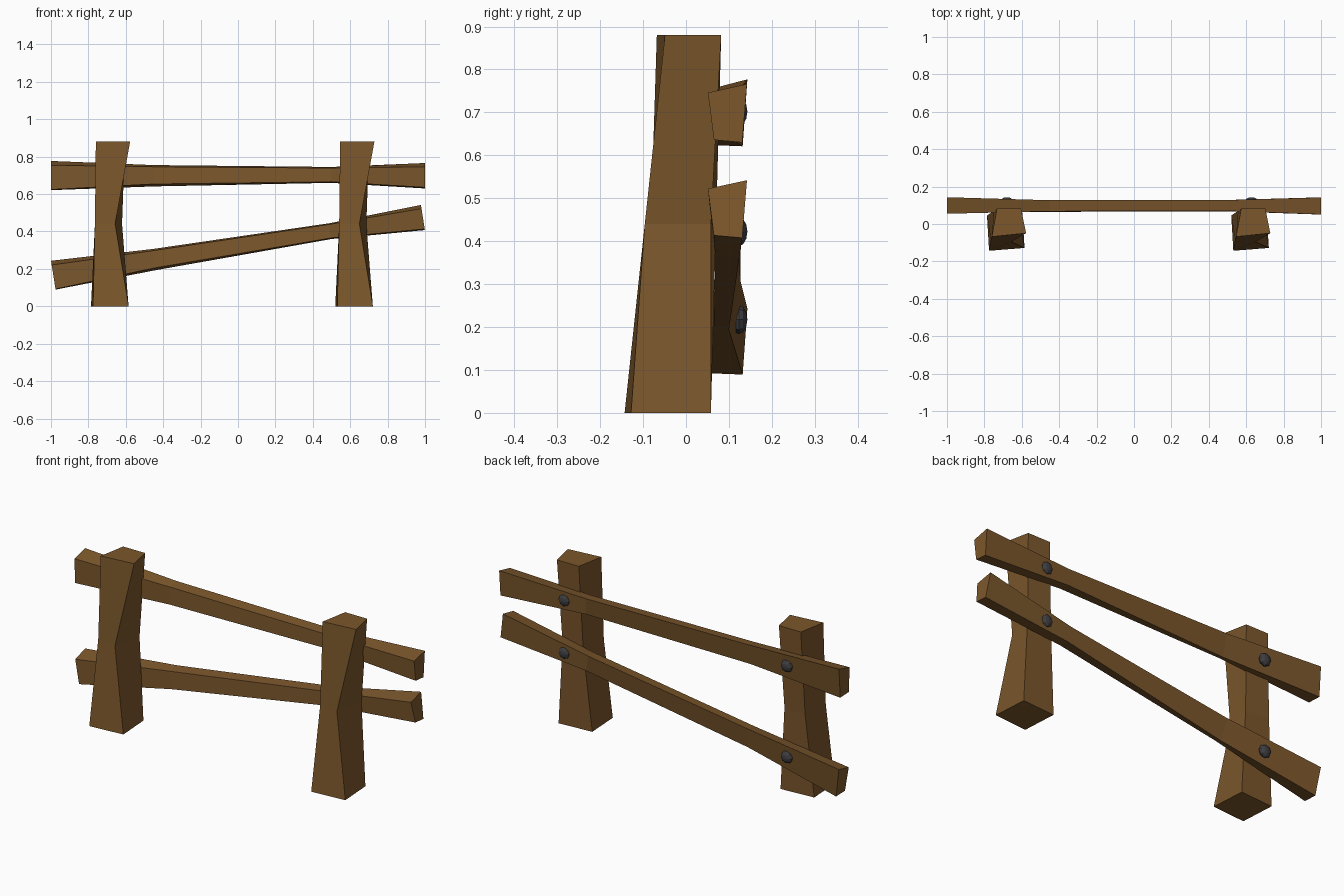
import bpy, bmesh, math
from mathutils import Matrix

if "Cube" in bpy.data.objects:
    bpy.data.objects.remove(bpy.data.objects["Cube"])


def material(name, color):
    m = bpy.data.materials.new(name)
    m.diffuse_color = (*color, 1)
    m.use_nodes = True
    m.node_tree.nodes["Principled BSDF"].inputs["Base Color"].default_value = m.diffuse_color
    return m


wood = material("wood", (0.20, 0.095, 0.025))
iron = material("iron", (0.05, 0.05, 0.055))


def loft(name, rings, mat):
    """Skin four-sided rings into a closed beam."""
    bm = bmesh.new()
    vs = [[bm.verts.new(p) for p in r] for r in rings]
    for a, b in zip(vs, vs[1:]):
        for i in range(4):
            j = (i + 1) % 4
            bm.faces.new((a[i], a[j], b[j], b[i]))
    bm.faces.new(vs[0][::-1])
    bm.faces.new(vs[-1])
    bmesh.ops.recalc_face_normals(bm, faces=bm.faces)
    me = bpy.data.meshes.new(name)
    bm.to_mesh(me)
    bm.free()
    me.materials.append(mat)
    ob = bpy.data.objects.new(name, me)
    bpy.context.collection.objects.link(ob)
    return ob


# Hewn posts: front-left, front-right, back-right, back-left at each height
post = [
    (0.00, [(-.775, -.143), (-.585, -.128), (-.597, .058), (-.786, .045)]),
    (0.44, [(-.765, -.082), (-.657, -.096), (-.620, .058), (-.750, .070)]),
    (0.88, [(-.760, -.068), (-.577, -.049), (-.604, .082), (-.733, .082)]),
]
for side, dx in (("left", 0), ("right", 1.306)):
    loft(side + "_post", [[(x + dx, y, z) for x, y in r] for z, r in post], wood)

# Rails: front-top, back-top, back-bottom, front-bottom at each station
rail = [
    (-1.00, [(.055, .052), (.143, .075), (.132, -.081), (.058, -.078)]),
    (-0.45, [(.068, .044), (.127, .053), (.100, -.061), (.065, -.048)]),
    (0.50, [(.070, .037), (.128, .043), (.124, -.042), (.068, -.036)]),
    (1.00, [(.051, .044), (.142, .064), (.131, -.072), (.065, -.066)]),
]
for name, z0, angle in (("top", .702, 0), ("lower", .324, -8.9)):
    place = Matrix.Translation((0, 0, z0)) @ Matrix.Rotation(math.radians(angle), 4, 'Y')
    loft(name + "_rail", [[(x, y, z) for y, z in r] for x, r in rail], wood).matrix_world = place
    # Domed bolts on the back of each rail
    for side, x in (("left", -.68), ("right", .628)):
        z = z0 - math.tan(math.radians(angle)) * x
        bpy.ops.mesh.primitive_uv_sphere_add(segments=8, ring_count=6, radius=1)
        bolt = bpy.context.object
        bolt.name = f"{name}_{side}_bolt"
        bolt.matrix_world = (Matrix.Translation((x, .123, z)) @ Matrix.Rotation(math.pi / 2, 4, 'X')
                             @ Matrix.Diagonal((.034, .034, .020, 1)))
        bolt.data.materials.append(iron)
